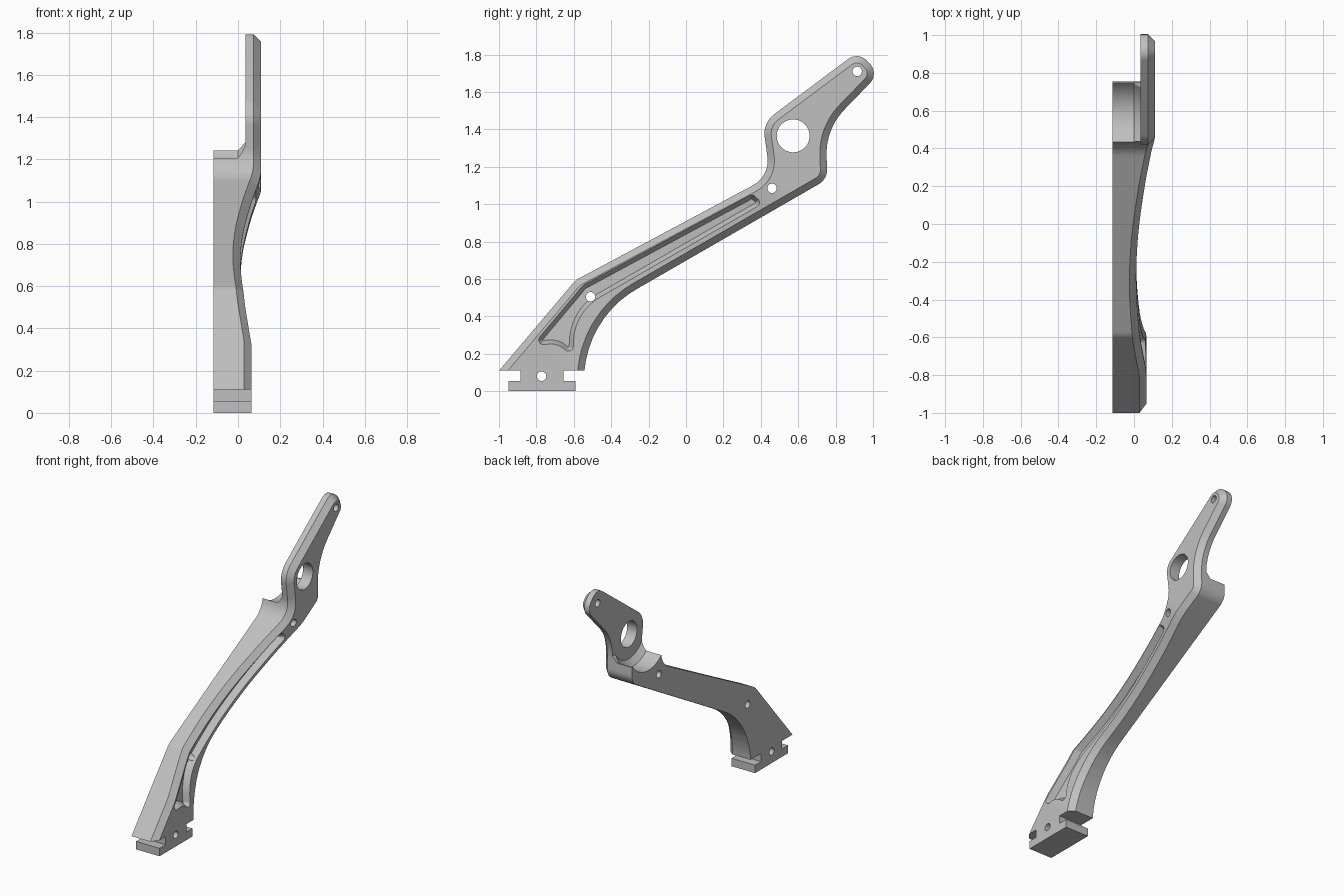
import bpy, bmesh, math
from mathutils import Vector

if "Cube" in bpy.data.objects:
    bpy.data.objects.remove(bpy.data.objects["Cube"])

grey = bpy.data.materials.new("light grey")
grey.use_nodes = True
grey.diffuse_color = (0.53, 0.53, 0.53, 1)
grey.node_tree.nodes["Principled BSDF"].inputs["Base Color"].default_value = grey.diffuse_color

BACK = -0.115
CHAMFER = 0.036


def rounded(corners, steps=10):
    """Side profile from (y, z, radius) corners, with filleted corners."""
    out = []
    for i, (y, z, r) in enumerate(corners):
        p = Vector((y, z))
        if r == 0:
            out.append(p)
            continue
        a = (Vector(corners[i - 1][:2]) - p).normalized()
        b = (Vector(corners[(i + 1) % len(corners)][:2]) - p).normalized()
        half = a.angle(b) / 2
        centre = p + (a + b).normalized() * r / math.sin(half)
        start = p + a * r / math.tan(half) - centre
        end = p + b * r / math.tan(half) - centre
        for k in range(steps + 1):
            mix = start.lerp(end, k / steps)
            out.append(centre + mix.normalized() * r)
    return out


def inset(points, d):
    """Move a counterclockwise profile inwards by d."""
    out = []
    for i, p in enumerate(points):
        u = (p - points[i - 1]).normalized()
        v = (points[(i + 1) % len(points)] - p).normalized()
        m = Vector((-u.y, u.x)) + Vector((-v.y, v.x))
        out.append(p + m * d / (1 + u.dot(v)))
    return out


def loft(name, rings):
    """Solid through matching profiles, each given with its x position."""
    bm = bmesh.new()
    loops = [[bm.verts.new((x, p.x, p.y)) for p in pts] for pts, x in rings]
    n = len(loops[0])
    for a, b in zip(loops, loops[1:]):
        for i in range(n):
            j = (i + 1) % n
            bm.faces.new((a[i], a[j], b[j], b[i]))
    bm.faces.new(loops[0][::-1])
    bm.faces.new(loops[-1])
    bmesh.ops.recalc_face_normals(bm, faces=bm.faces)
    mesh = bpy.data.meshes.new(name)
    bm.to_mesh(mesh)
    bm.free()
    mesh.materials.append(grey)
    ob = bpy.data.objects.new(name, mesh)
    bpy.context.collection.objects.link(ob)
    return ob


def cut(ob, cutter):
    """Subtract the cutter, then discard it."""
    cutter.hide_render = True
    mod = ob.modifiers.new("cut", 'BOOLEAN')
    mod.operation, mod.solver, mod.object = 'DIFFERENCE', 'EXACT', cutter
    deps = bpy.context.evaluated_depsgraph_get()
    mesh = bpy.data.meshes.new_from_object(ob.evaluated_get(deps))
    ob.modifiers.clear()
    ob.data = mesh
    bpy.data.objects.remove(cutter)


def circle(y, z, r, n=40):
    return [Vector((y + r * math.cos(k * math.tau / n), z + r * math.sin(k * math.tau / n)))
            for k in range(n)]


def drill(ob, y, z, r):
    ring = circle(y, z, r)
    cut(ob, loft("drill", [(ring, -0.3), (ring, 0.3)]))


# Height of the outer face along the diagonal of the arm
WAVE = [(-0.35, 0.065), (-0.23, 0.052), (-0.04, 0.03), (0.27, 0.012),
        (0.55, 0.022), (0.84, 0.058), (1.0, 0.086), (1.15, 0.11)]


def slope(i):
    if i in (0, len(WAVE) - 1):
        return 0
    (s0, x0), (s1, x1) = WAVE[i - 1], WAVE[i + 1]
    return (x1 - x0) / (s1 - s0)


def face_x(s):
    if s <= WAVE[0][0]:
        return WAVE[0][1]
    for i in range(len(WAVE) - 1):
        (s0, x0), (s1, x1) = WAVE[i], WAVE[i + 1]
        if s <= s1:
            h = s1 - s0
            t = (s - s0) / h
            return ((1 + 2 * t) * (1 - t) ** 2 * x0 + t * (1 - t) ** 2 * h * slope(i)
                    + t * t * (3 - 2 * t) * x1 + t * t * (t - 1) * h * slope(i + 1))
    return WAVE[-1][1]


# Arm blank with a chamfered outer edge
outline = rounded([
    (-1.084, 0.01, 0), (-0.545, 0.01, 0), (-0.545, 0.384, 0.56), (0.757, 1.134, 0.09),
    (0.745, 1.40, 0.34), (1.035, 1.70, 0.075), (0.919, 1.815, 0.075),
    (0.41, 1.435, 0.13), (0.45, 1.15, 0.15), (-0.59, 0.594, 0.1)])
arm = loft("arm", [(outline, BACK), (outline, -CHAMFER), (inset(outline, CHAMFER), 0)])

# Long pocket with sloping walls
pocket = rounded([
    (-0.605, 0.19, 0.025), (-0.595, 0.425, 0.28), (0.36, 0.975, 0.025), (0.41, 1.005, 0.025),
    (0.355, 1.055, 0.025), (-0.55, 0.567, 0.06), (-0.82, 0.245, 0.025), (-0.69, 0.255, 0.1)])
cut(arm, loft("pocket", [(inset(pocket, 0.022), -0.042), (pocket, 0), (pocket, 0.1)]))

# Slice the arm across its length and bend the outer face
bm = bmesh.new()
bm.from_mesh(arm.data)
bmesh.ops.triangulate(bm, faces=bm.faces)
across = Vector((0, 1, 1)).normalized()
SLICES = 40
for k in range(SLICES + 1):
    s = WAVE[0][0] + (WAVE[-1][0] - WAVE[0][0]) * k / SLICES
    bmesh.ops.bisect_plane(bm, geom=bm.verts[:] + bm.edges[:] + bm.faces[:],
                           plane_co=across * s, plane_no=across)
for v in bm.verts:
    if v.co.x > BACK + 0.01:
        v.co.x += face_x(v.co.dot(across))
bm.to_mesh(arm.data)
bm.free()

# Trim the arm level above the foot
trim = rounded([(-1.5, -0.3, 0), (0, -0.3, 0), (0, 0.11, 0), (-1.5, 0.11, 0)])
cut(arm, loft("trim", [(trim, -0.3), (trim, 0.3)]))

# Relief behind the upper plate, with a tapered shoulder
HUB = (0.573, 1.365)
relief = [Vector((HUB[0] + 0.21 * math.cos(math.radians(d)),
                  HUB[1] + 0.21 * math.sin(math.radians(d)))) for d in range(180, 325, 6)]
relief += [Vector(p) for p in ((1.4, 1.24), (1.4, 2.2), (0, 2.2), (0, HUB[1]))]
cut(arm, loft("relief", [(relief, -0.3), (relief, 0), (inset(relief, 0.04), 0.035)]))

# Bolt holes and the large hub hole
for y, z, r in ((-0.51, 0.505, 0.025), (0.46, 1.085, 0.025), (0.915, 1.71, 0.025), (*HUB, 0.088)):
    drill(arm, y, z, r)

# Foot with a slot on each side
section = [Vector(p) for p in ((-0.95, 0), (-0.59, 0), (-0.59, 0.055), (-0.655, 0.055),
                               (-0.655, 0.11), (-0.885, 0.11), (-0.885, 0.055), (-0.95, 0.055))]
foot = loft("mounting_foot", [(section, BACK), (section, 0.065)])
drill(foot, -0.772, 0.08, 0.025)

# Smooth curved walls, keeping edges sharp
for ob in (arm, foot):
    bpy.ops.object.select_all(action='DESELECT')
    ob.select_set(True)
    bpy.context.view_layer.objects.active = ob
    bpy.ops.object.shade_smooth_by_angle(angle=math.radians(25))
